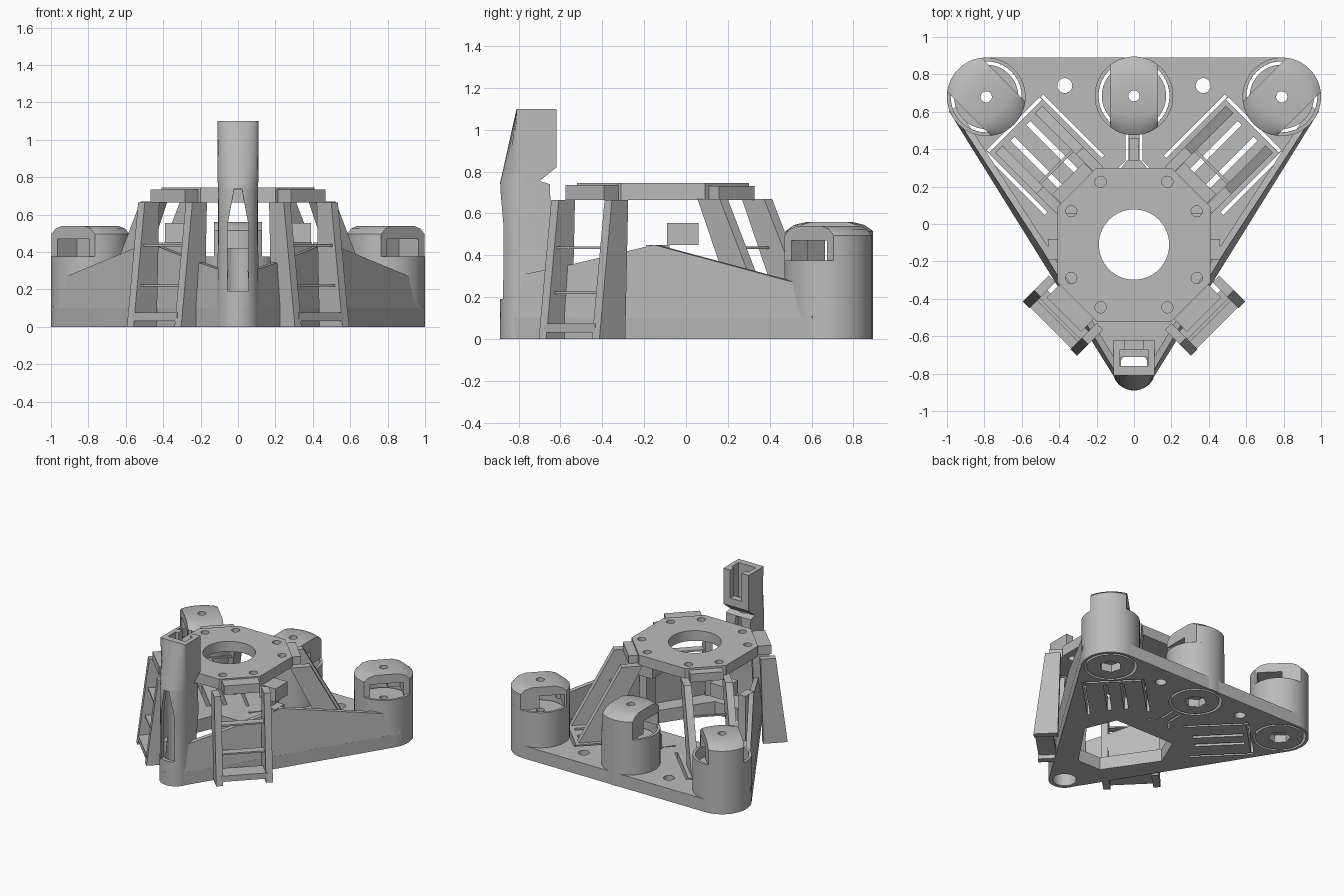
import bpy, bmesh, math
from math import sin, cos, radians
from mathutils import Matrix, Vector

cube = bpy.data.objects.get("Cube")
if cube:
    bpy.data.objects.remove(cube)

grey = bpy.data.materials.new("warm grey plastic")
grey.use_nodes = True
COLOR = (0.5, 0.5, 0.5, 1)
grey.diffuse_color = COLOR
grey.node_tree.nodes["Principled BSDF"].inputs["Base Color"].default_value = COLOR
I = Matrix.Identity(4)


def loft(name, rings, m=I):
    """Skin a stack of equal rings and cap both ends."""
    bm = bmesh.new()
    vs = [[bm.verts.new(m @ Vector(p)) for p in r] for r in rings]
    n = len(rings[0])
    for a, b in zip(vs, vs[1:]):
        for i in range(n):
            bm.faces.new((a[i], a[(i + 1) % n], b[(i + 1) % n], b[i]))
    bm.faces.new(vs[0][::-1])
    bm.faces.new(vs[-1])
    bmesh.ops.recalc_face_normals(bm, faces=bm.faces)
    me = bpy.data.meshes.new(name)
    bm.to_mesh(me)
    bm.free()
    me.materials.append(grey)
    ob = bpy.data.objects.new(name, me)
    bpy.context.scene.collection.objects.link(ob)
    return ob


def prism(name, pts, z0, z1, m=I):
    return loft(name, [[(x, y, z) for x, y in pts] for z in (z0, z1)], m)


def box(name, x0, x1, y0, y1, z0, z1, m=I):
    return prism(name, [(x0, y0), (x1, y0), (x1, y1), (x0, y1)], z0, z1, m)


def arc(cx, cy, r, a0, a1, n):
    return [(cx + r * cos(radians(a0 + (a1 - a0) * i / n)),
             cy + r * sin(radians(a0 + (a1 - a0) * i / n))) for i in range(n + 1)]


def rod(name, cx, cy, r, z0, z1, m=I, n=40):
    return prism(name, arc(cx, cy, r, 0, 360, n)[:-1], z0, z1, m)


def cut(ob, cutters):
    for c in cutters:
        c.hide_render = True
        mod = ob.modifiers.new("cut", "BOOLEAN")
        mod.operation, mod.solver, mod.object = "DIFFERENCE", "EXACT", c
    dg = bpy.context.evaluated_depsgraph_get()
    me = bpy.data.meshes.new_from_object(ob.evaluated_get(dg))
    ob.modifiers.clear()
    ob.data = me
    for c in cutters:
        bpy.data.objects.remove(c)


def frame(x, y, deg):
    return Matrix.Translation((x, y, 0)) @ Matrix.Rotation(radians(deg), 4, "Z")


MID = -0.11
SIDE = Matrix(((1, 0, 0, 0), (0, 0, 1, 0), (0, 1, 0, 0), (0, 0, 0, 1)))
BACK = [frame(0, MID, a) for a in (45, 135)]
FRONT = [frame(0, MID, a) for a in (-45, -135)]
POTS = [(-0.79, 0.68, 135, 0.54), (0, 0.685, 90, 0.56), (0.79, 0.68, 45, 0.54)]

# base plate with slots and openings
outline = (arc(-0.79, 0.68, 0.21, 90, 212, 16) + arc(0, -0.78, 0.11, 212, 328, 14)
           + arc(0.79, 0.68, 0.21, -32, 90, 16))
base = prism("base_plate", outline, 0, 0.1)
LO, HI = -0.05, 0.15
cutters = [rod("c", x, y, 0.19, LO, HI) for x, y, a, h in POTS]
cutters += [rod("c", x, 0.74, 0.04, LO, HI) for x in (-0.37, 0.37)]
cutters.append(rod("c", 0, -0.775, 0.084, LO, HI))
cutters.append(prism("c", [(-0.26, 0.12), (-0.36, -0.12), (-0.1, -0.5),
                           (0.1, -0.5), (0.36, -0.12), (0.26, 0.12)], LO, HI))
for m in BACK:
    cutters += [box("c", 0.45, 0.91, s - 0.01, s + 0.01, LO, HI, m) for s in (-0.215, 0.215)]
    cutters.append(box("c", 0.895, 0.915, -0.2, 0.2, LO, HI, m))
    cutters += [box("c", 0.5, 0.86, s - 0.015, s + 0.015, LO, HI, m) for s in (-0.06, 0.06)]
for s in (-1, 1):
    cutters.append(box("c", s * 0.03, s * 0.045, 0.34, 0.52, LO, HI))
    cutters.append(prism("c", [(s * 0.03, 0.35), (s * 0.045, 0.34), (s * 0.11, 0.27),
                               (s * 0.09, 0.27)], LO, HI))
cut(base, cutters)

# pots: outer shell, loose core and slotted cap
for x, y, deg, top in POTS:
    m = frame(x, y, deg)
    shell = rod("pot_shell", 0, 0, 0.21, 0, 0.375, m, 56)
    cut(shell, [rod("c", 0, 0, 0.19, -0.1, 0.5, m, 56)])
    core = rod("pot_core", 0, 0, 0.172, 0, 0.3, m, 56)
    cut(core, [rod("c", 0, 0, 0.03, -0.1, 0.5, m, 20), rod("c", 0, 0, 0.08, -0.1, 0.06, m, 6)])
    plan = arc(0, 0, 0.21, -38, 38, 14) + arc(0, 0, 0.21, 142, 218, 14)
    cap = loft("pot_cap", [[(px * k, py, z) for px, py in plan]
                           for z, k in ((0.37, 1), (top - 0.045, 1), (top - 0.015, 0.8),
                                        (top, 0.5))], m)
    windows = [rod("c", 0, 0, 0.03, 0.3, 0.7, m, 20)]
    for s in (-1, 1):
        x0, x1 = (-0.12, 0.12) if s * x < 0 else (-0.15, 0.03)
        windows.append(box("c", x0, x1, s * -0.02, s * 0.3, 0.3, 0.47, m))
    cut(cap, windows)

# sloping side walls on the base edge, leaning inward, from the outer pots to the tower
for s in (-1, 1):
    start, end = Vector((s * 0.968, 0.569, 0.1)), Vector((s * 0.093, -0.838, 0.1))
    d = (end - start).normalized()
    n = Vector((-d.y, d.x, 0)) * -s
    if n.x * s > 0:
        n = -n
    lean = Vector((0, 0, 1)) + n * 0.09
    m = Matrix.Translation(start) @ Matrix((d, lean, n)).transposed().to_4x4()
    prism("side_wall", [(-0.04, 0), (1.65, 0), (1.65, 0.2), (1.36, 0.25), (0.87, 0.35),
                        (0.07, 0.17), (-0.04, 0.15)], 0, 0.035, m)
    box("wall_block", s * 0.40, s * 0.46, -0.19, -0.08, 0.1, 0.45)
    box("inner_block", s * 0.25, s * 0.39, -0.09, 0.06, 0.45, 0.555)
box("rear_stop", -0.028, 0.028, 0.34, 0.46, 0, 0.2)

# octagonal top plate with centre hole and bolt holes
c, e = 0.41, 0.2
octagon = [(c, -e), (c, e), (e, c), (-e, c), (-c, e), (-c, -e), (-e, -c), (e, -c)]
m = frame(0, MID, 0)
plate = prism("top_plate", octagon, 0.665, 0.745, m)
cut(plate, [rod("c", 0, 0, 0.188, 0.6, 0.8, m, 56)]
    + [rod("c", 0.38 * cos(radians(a)), 0.38 * sin(radians(a)), 0.03, 0.6, 0.8, m, 20)
       for q in range(0, 360, 90) for a in (q + 28, q + 62)])

# rear legs: pairs of slanted struts with a cross rod
for m in BACK:
    for s in (-0.15, 0.15):
        prism("rear_strut", [(0.41, 0.67), (0.56, 0.67), (0.87, 0.1), (0.87, 0), (0.66, 0),
                             (0.66, 0.15)], s - 0.027, s + 0.027, m @ SIDE)
    box("rear_clamp", 0.4, 0.5, -0.12, 0.12, 0.665, 0.73, m)
    box("rear_rod", 0.58, 0.595, -0.17, 0.17, 0.43, 0.442, m)

# front legs: ladder frames with an upright back and a leaning front
for m in FRONT:
    for s in (-0.18, 0.18):
        prism("ladder_rail", [(0.46, 0), (0.635, 0), (0.55, 0.665), (0.44, 0.665)],
              s - 0.025, s + 0.025, m @ SIDE)
    box("ladder_tray", 0.5, 0.63, -0.17, 0.17, 0.03, 0.075, m)
    for r, z in ((0.55, 0.215), (0.53, 0.43)):
        box("ladder_rod", r - 0.03, r + 0.03, -0.2, 0.2, z, z + 0.012, m)
    box("front_clamp", 0.42, 0.53, -0.13, 0.13, 0.665, 0.735, m)


# front tower: hollow tube with rounded nose, window and open socket
def nose_ring(z, w, front, back, round_depth):
    curve = [(w * cos(radians(a)), front + round_depth * (1 + sin(radians(a))), z)
             for a in range(180, 361, 15)]
    return curve + [(w, back, z), (-w, back, z)]


tower = loft("tower", [nose_ring(*r) for r in (
    (0, 0.115, -0.89, -0.67, 0.11), (0.33, 0.109, -0.888, -0.67, 0.11),
    (0.5, 0.107, -0.888, -0.645, 0.11), (0.74, 0.108, -0.89, -0.65, 0.11),
    (0.755, 0.108, -0.887, -0.70, 0.11), (0.82, 0.109, -0.872, -0.62, 0.09),
    (1.1, 0.11, -0.81, -0.62, 0.002))])
cut(tower, [box("c", -0.075, 0.075, -0.76, -0.67, 0.84, 1.2),
            box("c", -0.05, 0.05, -0.7, -0.5, 0.88, 1.2),
            rod("c", 0, -0.775, 0.084, -0.1, 0.77),
            box("c", -0.07, 0.07, -0.76, -0.71, 0.7, 0.9),
            prism("c", [(-0.055, 0.19), (0.055, 0.19), (0.055, 0.55), (0.02, 0.74),
                        (-0.02, 0.74), (-0.055, 0.55)], -1, -0.78, SIDE),
            prism("c", [(-0.055, 0.42), (0.055, 0.42), (0.055, 0.55), (0.02, 0.735),
                        (-0.02, 0.735), (-0.055, 0.55)], -0.8, -0.5, SIDE)])

# smooth the round parts while keeping edges sharp
for ob in bpy.context.scene.objects:
    ob.select_set(ob.type == "MESH")
    if ob.type == "MESH":
        bpy.context.view_layer.objects.active = ob
bpy.ops.object.shade_smooth_by_angle(angle=radians(28))
